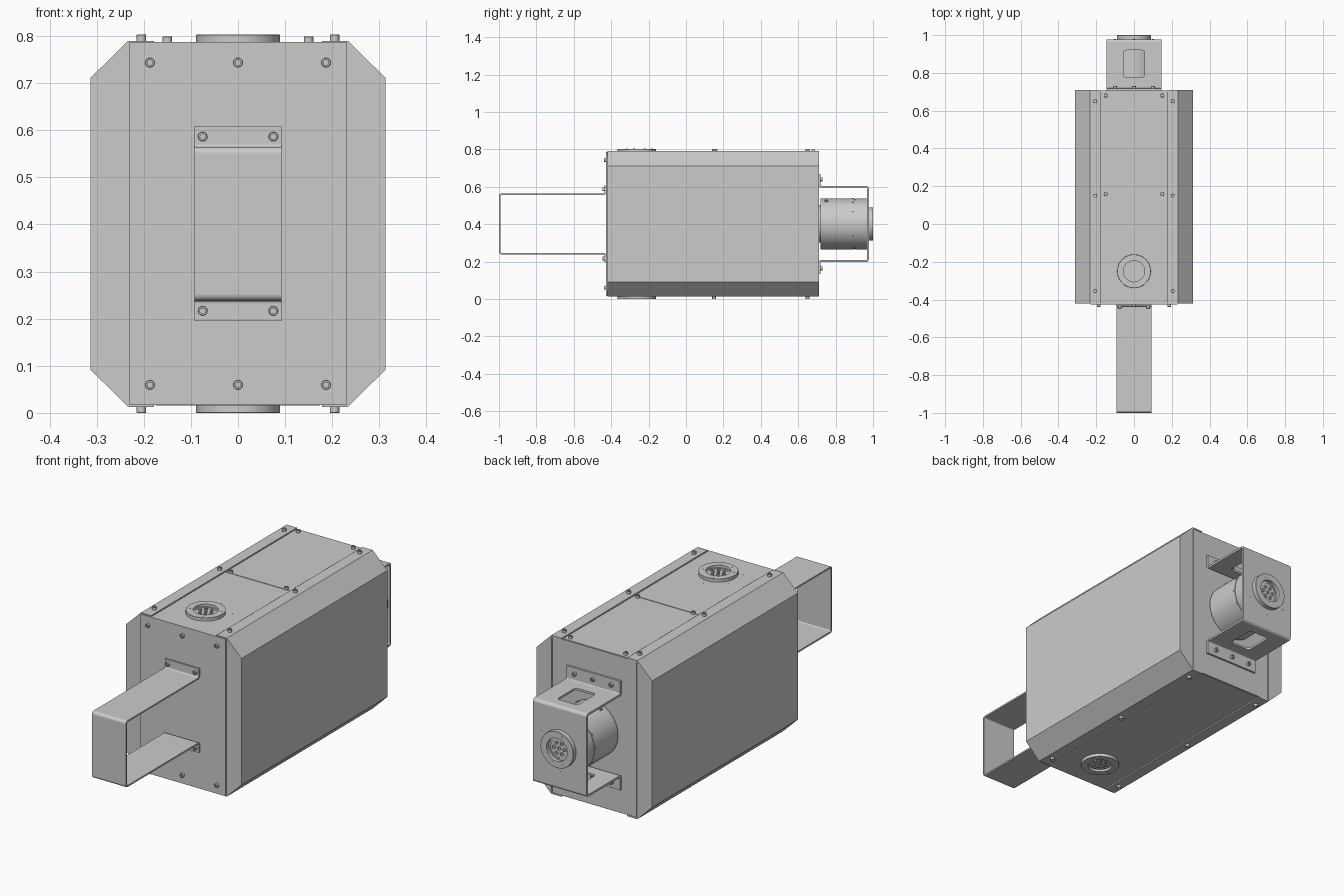
import bpy, bmesh, math
from mathutils import Vector

cube = bpy.data.objects.get("Cube")
if cube:
    bpy.data.objects.remove(cube, do_unlink=True)

GREY = (0.6, 0.6, 0.6, 1)
metal = bpy.data.materials.new("grey metal")
metal.use_nodes = True
metal.diffuse_color = GREY
metal.node_tree.nodes["Principled BSDF"].inputs["Base Color"].default_value = GREY

MID = 0.4015     # height of the symmetry plane
UP = Vector((0, 0, 1))


def add(name, mesh, loc=(0, 0, 0), axis=UP):
    """Place a mesh with its local z along the given axis."""
    ob = bpy.data.objects.new(name, mesh)
    ob.location = loc
    ob.rotation_euler = UP.rotation_difference(Vector(axis)).to_euler()
    bpy.context.collection.objects.link(ob)
    return ob


def finish(name, bm):
    bmesh.ops.recalc_face_normals(bm, faces=bm.faces)
    mesh = bpy.data.meshes.new(name)
    bm.to_mesh(mesh)
    bm.free()
    mesh.materials.append(metal)
    return mesh


def prism(name, outline, y0, y1):
    """Extrude an (x, z) outline along y."""
    bm = bmesh.new()
    face = bm.faces.new([bm.verts.new((x, y0, z)) for x, z in outline])
    new = bmesh.ops.extrude_face_region(bm, geom=[face])["geom"]
    bmesh.ops.translate(bm, vec=(0, y1 - y0, 0),
                        verts=[v for v in new if isinstance(v, bmesh.types.BMVert)])
    return add(name, finish(name, bm))


def box(name, half_x, y0, y1, z0, z1):
    return prism(name, [(-half_x, z0), (half_x, z0), (half_x, z1), (-half_x, z1)], y0, y1)


def lathe_mesh(name, profile, n=16):
    """Turn a (radius, height) profile about z, capping both ends."""
    bm = bmesh.new()
    rings = [[bm.verts.new((r * math.cos(math.tau * i / n), r * math.sin(math.tau * i / n), h))
              for i in range(n)] for r, h in profile]
    for a, b in zip(rings, rings[1:]):
        for i in range(n):
            j = (i + 1) % n
            bm.faces.new((a[i], a[j], b[j], b[i]))
    bm.faces.new(rings[0])
    bm.faces.new(rings[-1])
    mesh = finish(name, bm)
    mesh.shade_smooth()
    mesh.set_sharp_from_angle(angle=math.radians(40))
    return mesh


def strap(name, path, half_x, thick):
    """Bent sheet strip following a (y, z) path."""
    bm = bmesh.new()
    rows = [[bm.verts.new((s * half_x, y, z)) for s in (-1, 1)] for y, z in path]
    for a, b in zip(rows, rows[1:]):
        bm.faces.new((a[0], a[1], b[1], b[0]))
    folds = [e for e in bm.edges if len(e.link_faces) == 2]
    bmesh.ops.bevel(bm, geom=folds, offset=0.01, segments=6, profile=0.5, affect='EDGES')
    ob = add(name, finish(name, bm))
    mod = ob.modifiers.new("sheet", 'SOLIDIFY')
    mod.thickness, mod.offset, mod.use_even_offset = thick, 0, True
    return ob


# Shared fastener meshes
screw = lathe_mesh("socket_screw", [(0.01, -0.002), (0.01, 0.011), (0.009, 0.012),
                                    (0.0055, 0.012), (0.0055, 0.006)])
rivet = lathe_mesh("rivet", [(0.006, -0.001), (0.006, 0.002)], 12)
pin = lathe_mesh("contact_pin", [(0.008, 0), (0.008, 0.005), (0.005, 0.005), (0.005, 0.003)], 14)
small_screw = lathe_mesh("small_screw", [(0.005, -0.002), (0.005, 0.0005)], 10)

# Housing: inner core, folded side skins and cover panels
box("core", 0.2325, -0.419, 0.703, 0.021, 0.782)
for side, label in ((1, "left"), (-1, "right")):
    half = [(0.178, 0.381), (0.178, 0.3885), (0.233, 0.3885), (0.313, 0.31)]
    outline = half + [(x, -z) for x, z in reversed(half)] + [(0.232, -0.381), (0.232, 0.381)]
    prism(label + "_side_skin", [(side * x, MID + z) for x, z in outline], -0.42, 0.71)
box("front_plate", 0.23, -0.427, -0.418, 0.017, 0.787)
box("rear_plate", 0.228, 0.70, 0.708, 0.019, 0.785)
box("front_top_panel", 0.174, -0.419, 0.151, 0.78, 0.787)
box("rear_top_panel", 0.174, 0.155, 0.703, 0.78, 0.787)
box("bottom_panel", 0.174, -0.419, 0.703, 0.016, 0.023)

# Housing screws
for x in (-0.205, 0.205):
    for y in (-0.355, 0.15, 0.65):
        add("top_screw", screw, (x, y, 0.791))
        add("bottom_screw", screw, (x, y, 0.012), (0, 0, -1))
for x in (-0.15, 0.15):
    for y in (0.158, 0.68):
        add("cover_screw", screw, (x, y, 0.787))
for s in (-1, 1):
    for x in (-0.187, 0, 0.187):
        add("front_screw", screw, (x, -0.427, MID + s * 0.342), (0, -1, 0))
    for x in (-0.075, 0.075):
        add("handle_screw", screw, (x, -0.435, MID + s * 0.185), (0, -1, 0))
    for x in (-0.1, 0, 0.1):
        add("bracket_screw", screw, (x, 0.718, MID + s * 0.238), (0, 1, 0))


# Front handle and rear bracket, both bent from sheet
def hat(y_base, y_end, z_arm, z_flange):
    half = [(y_base, z_flange), (y_base, z_arm), (y_end, z_arm)]
    return [(y, MID + z) for y, z in half] + [(y, MID - z) for y, z in reversed(half)]


strap("front_handle", hat(-0.431, -0.996, 0.159, 0.206), 0.092, 0.008)
bracket = strap("rear_bracket", hat(0.713, 0.973, 0.199, 0.267), 0.146, 0.01)

# Rounded windows through the bracket arms
bm = bmesh.new()
bmesh.ops.create_cube(bm, size=1)
bmesh.ops.scale(bm, vec=(0.112, 0.144, 0.6), verts=bm.verts)
uprights = [e for e in bm.edges if abs(e.verts[0].co.z - e.verts[1].co.z) > 0.1]
bmesh.ops.bevel(bm, geom=uprights, offset=0.016, segments=4, profile=0.5, affect='EDGES')
cutter = add("window_cutter", finish("window_cutter", bm), (0, 0.848, MID))
cutter.hide_render = True
cutter.hide_viewport = True
cutter.display_type = 'WIRE'
cut = bracket.modifiers.new("windows", 'BOOLEAN')
cut.operation, cut.object, cut.solver = 'DIFFERENCE', cutter, 'EXACT'

# Motor drum inside the bracket
add("motor_drum", lathe_mesh("motor_drum", [
    (0.10, 0), (0.10, 0.015), (0.136, 0.015), (0.136, 0.197), (0.133, 0.197),
    (0.133, 0.201), (0.136, 0.201), (0.136, 0.265)], 64), (0, 0.705, MID), (0, 1, 0))
for i in range(12):
    a = math.tau * i / 12
    d = Vector((math.cos(a), 0, math.sin(a)))
    add("drum_screw", rivet, Vector((0, 0.893, MID)) + d * 0.136, d)
for s in (-1, 1):
    d = Vector((s * 0.45, 0, 0.89)).normalized()
    add("drum_terminal", screw, Vector((0, 0.75, MID)) + d * 0.13, d)

# Round multi-pin ports
port = lathe_mesh("port", [(0.089, 0), (0.089, 0.015), (0.088, 0.016), (0.056, 0.016),
                           (0.056, 0.004), (0.048, 0.004), (0.048, 0.002)], 64)


def add_port(name, centre, axis, lift=1.0):
    centre, axis = Vector(centre), Vector(axis)
    u = Vector((1, 0, 0))
    v = axis.cross(u)
    add(name + "_ring", port, centre, axis).scale.z = lift

    def circle(part, mesh, count, radius, height, start=0.0):
        for i in range(count):
            a = start + math.tau * i / count
            pos = centre + (u * math.cos(a) + v * math.sin(a)) * radius + axis * height
            add(name + part, mesh, pos, axis)

    circle("_pin", pin, 6, 0.029, 0.002 * lift)
    circle("_centre_pin", pin, 1, 0, 0.002 * lift)
    circle("_ring_screw", small_screw, 8, 0.072, 0.016 * lift, math.pi / 8)
    circle("_rivet", small_screw, 6, 0.116, 0, math.pi / 2)


add_port("top_port", (0, -0.25, 0.787), (0, 0, 1))
add_port("bottom_port", (0, -0.25, 0.016), (0, 0, -1))
add_port("rear_port", (0, 0.978, MID), (0, 1, 0), 1.375)
